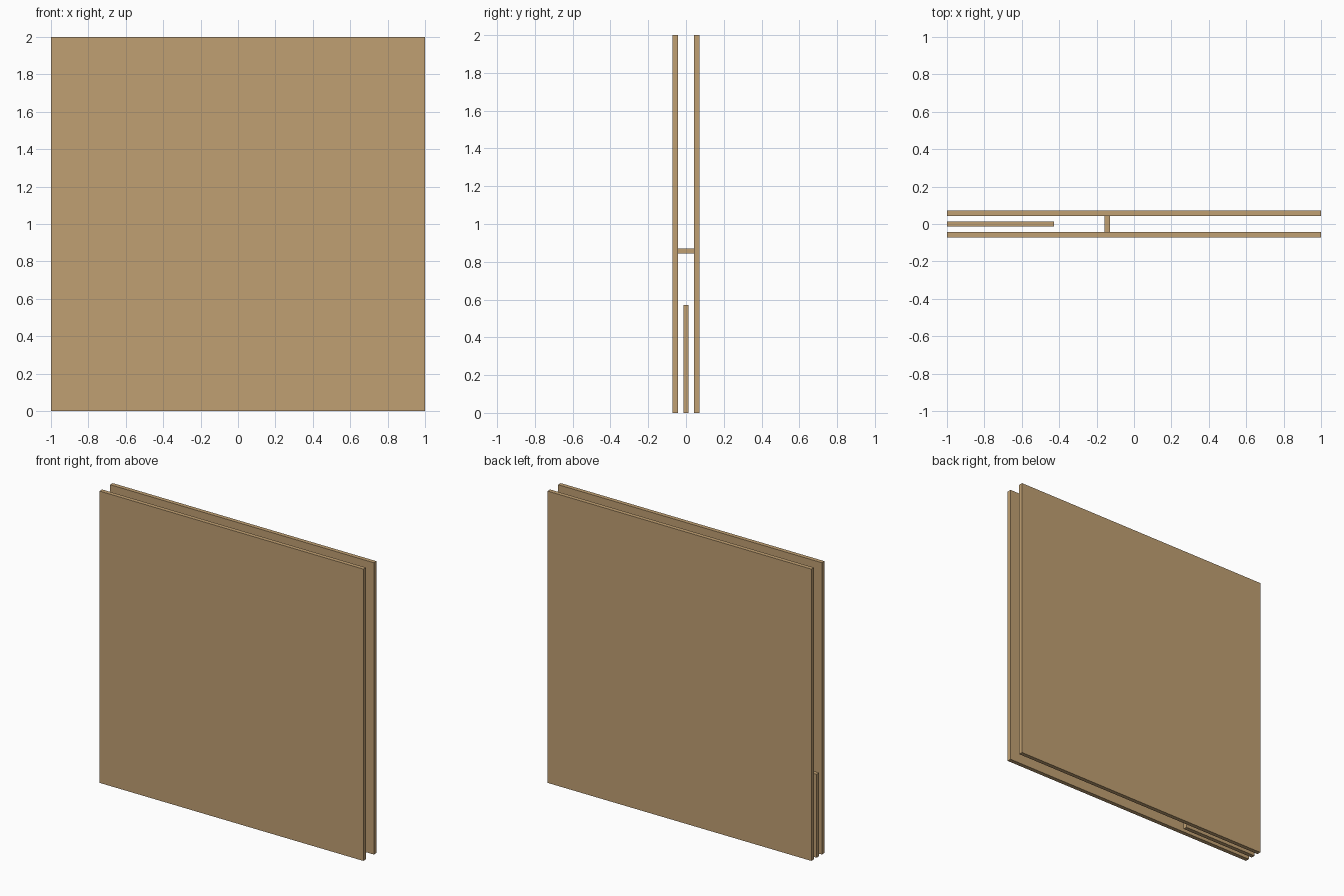
import bpy

if "Cube" in bpy.data.objects:
    bpy.data.objects.remove(bpy.data.objects["Cube"])

U = 2 / 70  # sheet thickness, the module of the whole model

wood = bpy.data.materials.new("wood")
wood.diffuse_color = (0.53, 0.35, 0.17, 1)
wood.use_nodes = True
wood.node_tree.nodes["Principled BSDF"].inputs["Base Color"].default_value = wood.diffuse_color


def box(name, x, y, z):
    """Box from (min, max) ranges given on each axis."""
    bpy.ops.mesh.primitive_cube_add(size=1, location=[(a + b) / 2 for a, b in (x, y, z)])
    ob = bpy.context.object
    ob.name = name
    ob.scale = [b - a for a, b in (x, y, z)]
    bpy.ops.object.transform_apply(location=False, rotation=False, scale=True)
    ob.data.materials.append(wood)
    return ob


# Two large outer sheets
box("front_panel", (-1, 1), (-2.5 * U, -1.5 * U), (0, 2))
box("back_panel", (-1, 1), (1.5 * U, 2.5 * U), (0, 2))

# Loose square sheet in the lower corner, midway between the panels
box("corner_insert", (-1, -1 + 20 * U), (-U / 2, U / 2), (0, 20 * U))

# Small spacer joining the panels
px, pz = -1 + 30 * U, 30 * U
box("spacer_peg", (px - U / 2, px + U / 2), (-1.5 * U, 1.5 * U), (pz - U / 2, pz + U / 2))
